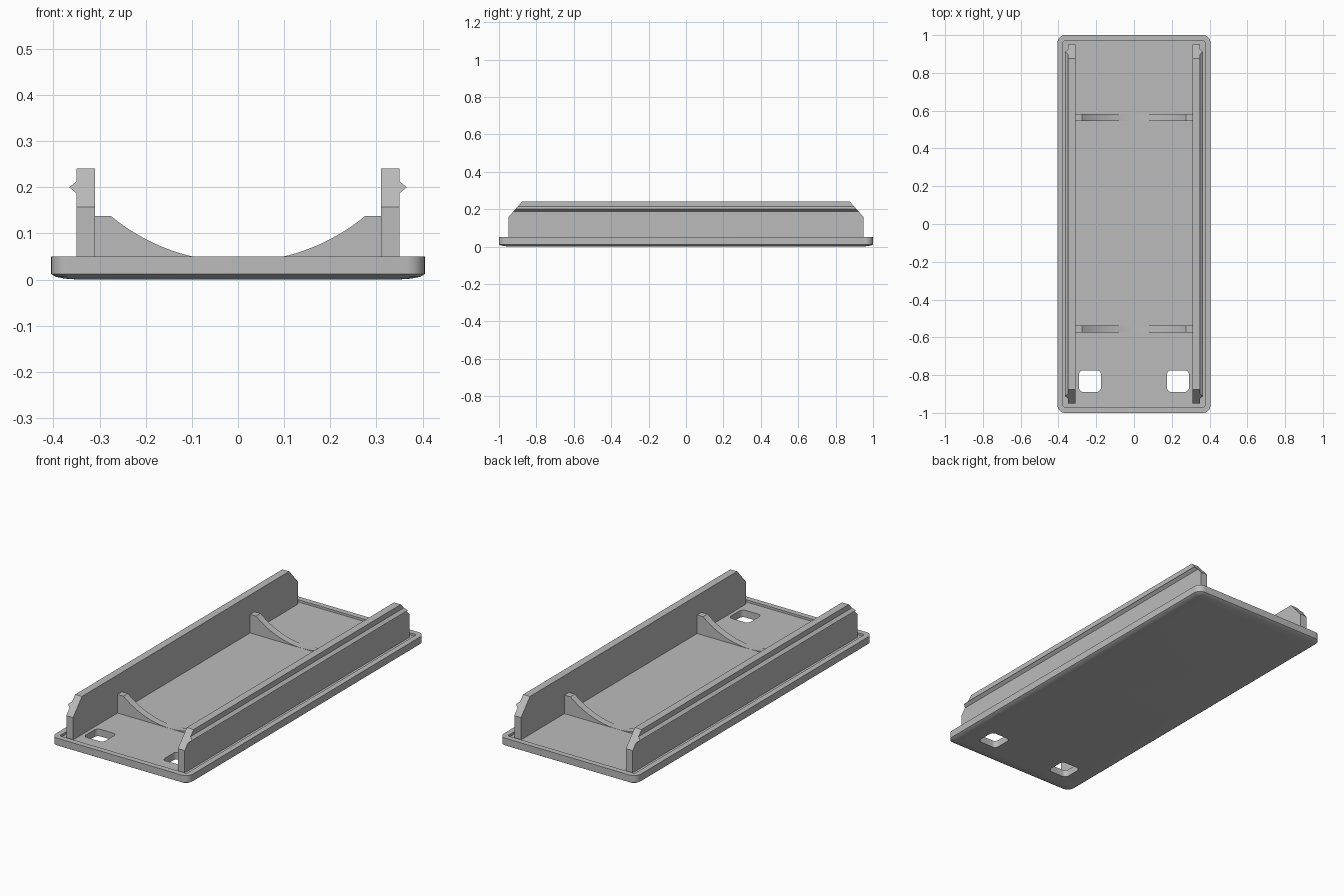
import bpy, bmesh, math
from mathutils import Vector

cube = bpy.data.objects.get("Cube")
if cube:
    bpy.data.objects.remove(cube, do_unlink=True)

grey = bpy.data.materials.new("plain grey")
grey.use_nodes = True
colour = (0.5, 0.5, 0.5, 1)
grey.diffuse_color = colour
grey.node_tree.nodes["Principled BSDF"].inputs["Base Color"].default_value = colour

FLOOR, RIM = 0.038, 0.05


def finish(name, bm):
    bmesh.ops.recalc_face_normals(bm, faces=bm.faces)
    mesh = bpy.data.meshes.new(name)
    bm.to_mesh(mesh)
    bm.free()
    mesh.materials.append(grey)
    ob = bpy.data.objects.new(name, mesh)
    bpy.context.collection.objects.link(ob)
    return ob


def rounded_rect(hx, hy, r, z, cx=0, cy=0, steps=8):
    pts = []
    corners = ((1, 1), (-1, 1), (-1, -1), (1, -1))
    for q, (sx, sy) in enumerate(corners):
        for i in range(steps + 1):
            a = math.pi / 2 * (q + i / steps)
            pts.append((cx + sx * (hx - r) + r * math.cos(a),
                        cy + sy * (hy - r) + r * math.sin(a), z))
    return pts


def loft(name, loops):
    bm = bmesh.new()
    rings = [[bm.verts.new(p) for p in loop] for loop in loops]
    for a, b in zip(rings, rings[1:]):
        for i in range(len(a)):
            j = (i + 1) % len(a)
            bm.faces.new((a[i], a[j], b[j], b[i]))
    bm.faces.new(rings[0][::-1])
    bm.faces.new(rings[-1])
    return finish(name, bm)


def prism(profile, y0, y1):
    bm = bmesh.new()
    face = bm.faces.new([bm.verts.new((x, y0, z)) for x, z in profile])
    out = bmesh.ops.extrude_face_region(bm, geom=[face])["geom"]
    verts = [v for v in out if isinstance(v, bmesh.types.BMVert)]
    bmesh.ops.translate(bm, verts=verts, vec=(0, y1 - y0, 0))
    return bm


# Base plate: softened underside, rounded corners, shallow tray inside a rim
sections = [(0.06, 0), (0.03, 0.002), (0.01, 0.006), (0, 0.012),
            (0, RIM), (0.03, RIM), (0.03, FLOOR)]
plate = loft("base_plate", [rounded_rect(0.405 - d, 1 - d, max(0.04 - d, 0.01), z)
                            for d, z in sections])

# Two rounded square holes near the front
for side in (-1, 1):
    cutter = loft("hole_cutter", [rounded_rect(0.058, 0.057, 0.022, z, side * 0.233, -0.832)
                                  for z in (-0.1, 0.1)])
    cutter.hide_render = True
    mod = plate.modifiers.new("hole", "BOOLEAN")
    mod.operation, mod.solver, mod.object = "DIFFERENCE", "EXACT", cutter
    bpy.context.view_layer.objects.active = plate
    bpy.ops.object.modifier_apply(modifier=mod.name)
    bpy.data.objects.remove(cutter, do_unlink=True)

bpy.ops.object.select_all(action="DESELECT")
plate.select_set(True)
bpy.context.view_layer.objects.active = plate
bpy.ops.object.shade_smooth_by_angle(angle=math.radians(32))

# Concave curve of the ribs: circle through the shoulder, tangent near the floor
CENTRE_Z, RADIUS = 0.4705, 0.432
arc = [(x, CENTRE_Z - math.sqrt(RADIUS ** 2 - x ** 2))
       for x in [0.275 * i / 20 for i in range(21)]]

for side, label in ((1, "left"), (-1, "right")):
    # Side wall with a V-shaped snap ridge, top corners cut at both ends
    wall = [(0.31, FLOOR - 0.01), (0.35, FLOOR - 0.01), (0.35, 0.187), (0.366, 0.2),
            (0.35, 0.213), (0.35, 0.241), (0.31, 0.241)]
    bm = prism([(side * x, z) for x, z in wall], -0.95, 0.95)
    for end in (-1, 1):
        cut = bmesh.ops.bisect_plane(
            bm, geom=bm.verts[:] + bm.edges[:] + bm.faces[:], dist=1e-5,
            plane_co=Vector((0, end * 0.95, 0.157)),
            plane_no=Vector((0, end * 0.084, 0.075)).normalized(), clear_outer=True)
        edges = [e for e in cut["geom_cut"] if isinstance(e, bmesh.types.BMEdge)]
        bmesh.ops.holes_fill(bm, edges=edges, sides=0)
    finish(label + "_wall", bm)

    # Curved ribs bracing the wall
    rib = arc + [(0.312, arc[-1][1]), (0.312, FLOOR - 0.01), (0, FLOOR - 0.01)]
    for y, place in ((-0.556, "front"), (0.564, "back")):
        finish(place + "_" + label + "_rib",
               prism([(side * x, z) for x, z in rib], y - 0.019, y + 0.019))
